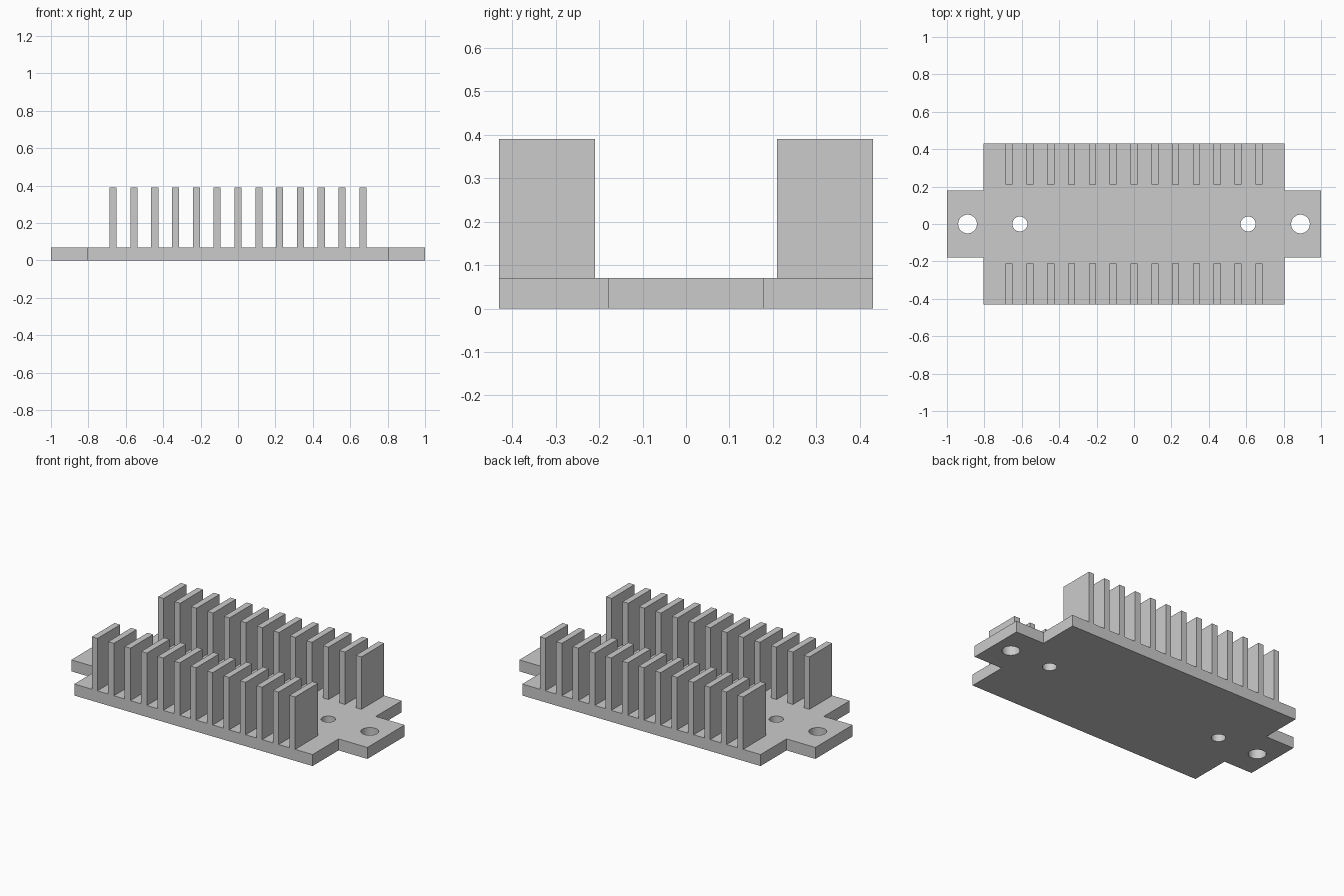
import bpy, bmesh, math

if "Cube" in bpy.data.objects:
    bpy.data.objects.remove(bpy.data.objects["Cube"])

T = 0.07            # plate thickness
FINS, PITCH = 13, 0.1113


def make_object(name, bm):
    mesh = bpy.data.meshes.new(name)
    bm.to_mesh(mesh)
    bm.free()
    obj = bpy.data.objects.new(name, mesh)
    bpy.context.collection.objects.link(obj)
    return obj


def activate(obj):
    bpy.ops.object.select_all(action='DESELECT')
    obj.select_set(True)
    bpy.context.view_layer.objects.active = obj


# base plate: wide body with a narrow mounting tab at each end
bm = bmesh.new()
outline = [(1, -.18), (1, .18), (.805, .18), (.805, .43),
           (-.805, .43), (-.805, .18), (-1, .18), (-1, -.18),
           (-.805, -.18), (-.805, -.43), (.805, -.43), (.805, -.18)]
face = bm.faces.new([bm.verts.new((x, y, 0)) for x, y in outline])
ext = bmesh.ops.extrude_face_region(bm, geom=[face])
bmesh.ops.translate(bm, vec=(0, 0, T),
                    verts=[g for g in ext["geom"] if isinstance(g, bmesh.types.BMVert)])
bmesh.ops.recalc_face_normals(bm, faces=bm.faces)
plate = make_object("base_plate", bm)

# mounting holes: tab holes and smaller inner holes
for x, r in ((.89, .05), (.61, .04)):
    for side in (-1, 1):
        bpy.ops.mesh.primitive_cylinder_add(vertices=48, radius=r, depth=0.3,
                                            location=(side * x, 0, T / 2))
        cutter = bpy.context.object
        cutter.name = "hole_cutter"
        cutter.hide_render = True
        mod = plate.modifiers.new("hole", 'BOOLEAN')
        mod.operation, mod.solver, mod.object = 'DIFFERENCE', 'EXACT', cutter
        activate(plate)
        bpy.ops.object.modifier_apply(modifier=mod.name)
        bpy.data.objects.remove(cutter)
activate(plate)
bpy.ops.object.shade_smooth_by_angle(angle=math.radians(30))

# cooling fins: one row along each long edge
for name, side in (("front_fins", -1), ("back_fins", 1)):
    bm = bmesh.new()
    for i in range(FINS):
        fin = bmesh.ops.create_cube(bm, size=1)["verts"]
        bmesh.ops.scale(bm, vec=(.038, .22, .32), verts=fin)
        bmesh.ops.translate(bm, verts=fin,
                            vec=((i - (FINS - 1) / 2) * PITCH, side * .32, T + .16))
    make_object(name, bm)
